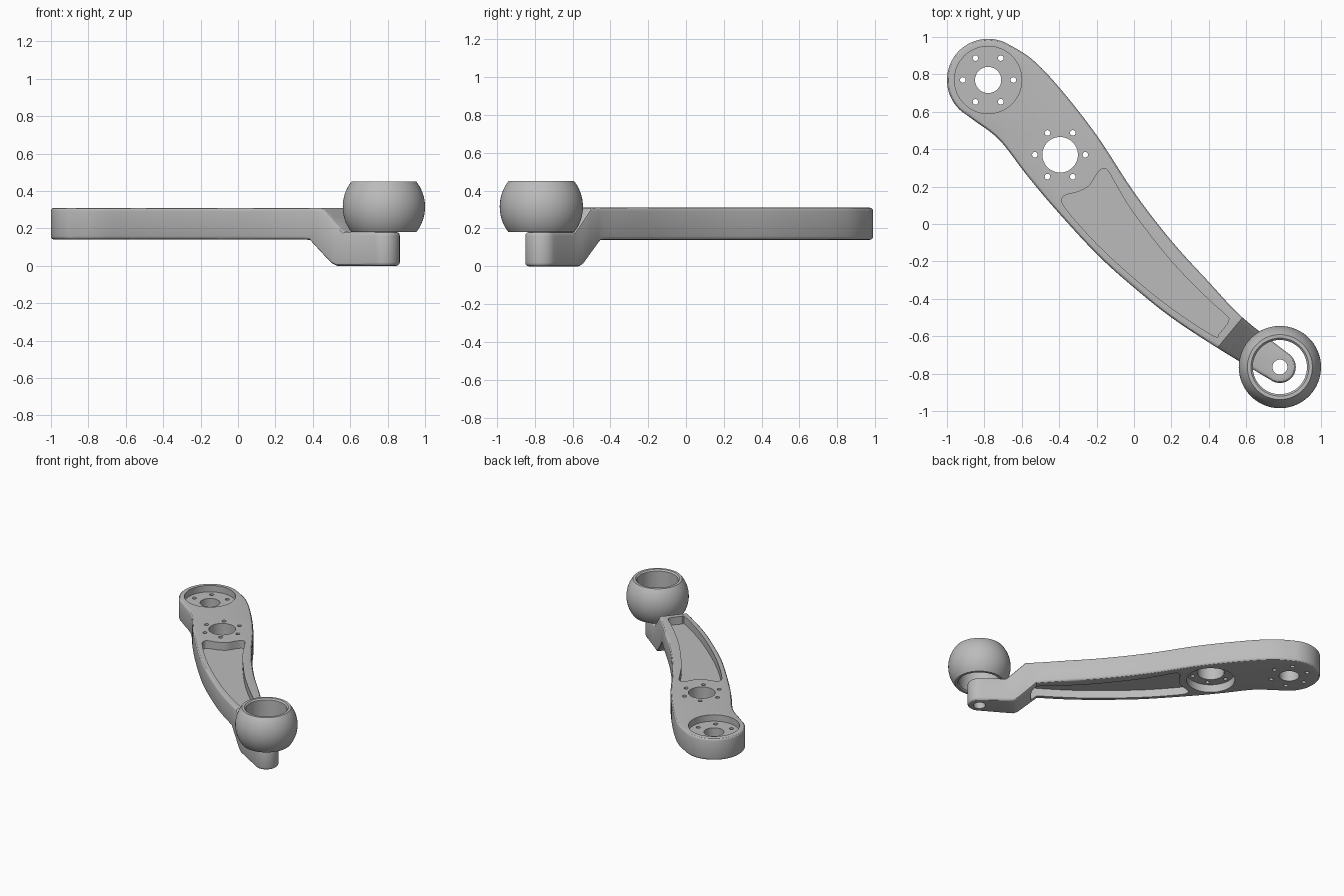
import bpy, bmesh
from math import sin, cos, radians, sqrt
from mathutils import Vector

cube = bpy.data.objects.get("Cube")
if cube:
    bpy.data.objects.remove(cube, do_unlink=True)

grey = bpy.data.materials.new("plain_grey")
grey.use_nodes = True
colour = (0.5, 0.5, 0.5, 1)
grey.diffuse_color = colour
grey.node_tree.nodes["Principled BSDF"].inputs["Base Color"].default_value = colour

PIVOT = Vector((-0.78, 0.77))
MIDDLE = Vector((-0.395, 0.37))
TIP = Vector((0.78, -0.765))
ALONG = Vector((0.77, -0.64, 0))
BOTTOM, TOP = 0.14, 0.31


def make_object(name, bm):
    bmesh.ops.recalc_face_normals(bm, faces=bm.faces[:])
    mesh = bpy.data.meshes.new(name)
    bm.to_mesh(mesh)
    bm.free()
    mesh.materials.append(grey)
    # Smooth curved walls, keep edges sharp and level faces flat
    for poly in mesh.polygons:
        poly.use_smooth = abs(poly.normal.z) < 0.99
    mesh.set_sharp_from_angle(angle=radians(30))
    ob = bpy.data.objects.new(name, mesh)
    bpy.context.collection.objects.link(ob)


def arc(centre, radius, start, end, steps):
    angles = [radians(start + (end - start) * i / steps) for i in range(steps + 1)]
    return [Vector((centre[0] + radius * cos(a), centre[1] + radius * sin(a))) for a in angles]


def circle(centre, radius, sides=48):
    return arc(centre, radius, 0, 360, sides)[:-1]


def spline(points, steps=5, closed=False):
    # Smooth curve through the given points
    p = [Vector(q) for q in points]
    p = [p[-1]] + p + p[:2] if closed else [p[0]] + p + [p[-1]]
    out = []
    for a, b, c, d in zip(p, p[1:], p[2:], p[3:]):
        for i in range(steps):
            t = i / steps
            out.append(0.5 * (2 * b + (c - a) * t + (2 * a - 5 * b + 4 * c - d) * t ** 2
                              + (3 * b - a - 3 * c + d) * t ** 3))
    return out


def inset(points, distance):
    # Move a counter-clockwise outline inwards
    out = []
    for i, p in enumerate(points):
        t = (points[(i + 1) % len(points)] - points[i - 1]).normalized()
        out.append(p + Vector((-t.y, t.x)) * distance)
    return out


def pairs(ring):
    return list(zip(ring, ring[1:] + ring[:1]))


def add_ring(bm, points, z):
    ring = [bm.verts.new((p[0], p[1], z)) for p in points]
    for a, b in pairs(ring):
        bm.edges.new((a, b))
    return ring


def wall(bm, low, high):
    for (a, b), (c, d) in zip(pairs(low), pairs(high)):
        bm.faces.new((a, b, d, c))


def fill(bm, rings):
    # Flat face bounded by the first ring, with the others as holes
    edges = [bm.edges.get(pair) for ring in rings for pair in pairs(ring)]
    bmesh.ops.triangle_fill(bm, use_beauty=True, edges=edges, normal=(0, 0, 1))


def tunnel(bm, points, low, high):
    a, b = add_ring(bm, points, low), add_ring(bm, points, high)
    wall(bm, a, b)
    return a, b


def height_at(profile, s):
    # Height along a piecewise straight side profile
    for (s0, z0), (s1, z1) in zip(profile, profile[1:]):
        if s <= s1:
            return z0 + (z1 - z0) * max(0, (s - s0) / (s1 - s0))
    return profile[-1][1]


# Arm outline: round pivot end, curved sides, small round tip
big_end = arc(PIVOT, 0.22, 65, 230, 36)
small_end = arc(TIP, 0.085, 233, 413, 24)
lower_side = spline([big_end[-1], (-0.85, 0.55), (-0.72, 0.45), (-0.58, 0.27), (-0.43, 0.09),
                     (-0.2, -0.16), (0, -0.34), (0.2, -0.5), (0.45, -0.665), small_end[0]])
upper_side = spline([small_end[-1], (0.58, -0.5), (0.4, -0.31), (0.2, -0.09), (0, 0.17),
                     (-0.2, 0.475), (-0.4, 0.73), (-0.55, 0.885), big_end[0]])
outline = big_end[:-1] + lower_side + small_end[:-1] + upper_side

# Pocket outline
pocket = spline([(-0.385, 0.13), (-0.365, 0.155), (-0.3, 0.172), (-0.24, 0.205), (-0.2, 0.265),
                 (-0.17, 0.295), (-0.14, 0.285), (-0.09, 0.2), (0, 0.055), (0.2, -0.2),
                 (0.4, -0.405), (0.49, -0.485), (0.505, -0.52), (0.455, -0.585), (0.42, -0.595),
                 (0.2, -0.45), (0, -0.29), (-0.2, -0.105), (-0.36, 0.075)], 4, True)

# Outer wall with rounded rims
bm = bmesh.new()
ROUND = 0.018
rim = [(ROUND * (1 - sin(radians(a))), ROUND * (1 - cos(radians(a)))) for a in (0, 30, 60, 90)]
levels = [(d, BOTTOM + h) for d, h in rim] + [(d, TOP - h) for d, h in reversed(rim)]
rings = [add_ring(bm, inset(outline, d), z) for d, z in levels]
for low, high in zip(rings, rings[1:]):
    wall(bm, low, high)
bottom_face, top_face = [rings[0]], [rings[-1]]

# Lightening pockets above and below, leaving a thin web
floor, edge = tunnel(bm, pocket, 0.25, TOP)
fill(bm, [floor])
top_face.append(edge)
edge, ceiling = tunnel(bm, pocket, BOTTOM, 0.2)
fill(bm, [ceiling])
bottom_face.append(edge)

# Pivot recess on top and middle recess below
recess_floor, edge = tunnel(bm, circle(PIVOT, 0.18, 64), 0.26, TOP)
top_face.append(edge)
edge, recess_ceiling = tunnel(bm, circle(MIDDLE, 0.17, 64), BOTTOM, 0.2)
bottom_face.append(edge)
pivot_floor, middle_ceiling = [recess_floor], [recess_ceiling]

# Through holes, each with a circle of six bolt holes
for centre, radius, low, high, low_face, high_face in (
        (PIVOT, 0.07, BOTTOM, 0.26, bottom_face, pivot_floor),
        (MIDDLE, 0.095, 0.2, TOP, middle_ceiling, top_face)):
    holes = [circle(centre, radius)] + [circle(p, 0.015, 16) for p in circle(centre, 0.135, 6)]
    for hole in holes:
        a, b = tunnel(bm, hole, low, high)
        low_face.append(a)
        high_face.append(b)
a, b = tunnel(bm, circle(TIP, 0.042, 32), BOTTOM, TOP)
bottom_face.append(a)
top_face.append(b)
for face in (bottom_face, top_face, pivot_floor, middle_ceiling):
    fill(bm, face)

# Step the arm down to the tip: crease it across, then lower both faces
under = [(0.685, BOTTOM), (0.82, 0.015), (0.85, 0)]
over = [(0.765, TOP), (0.9, 0.18)]
for s, _ in under + over:
    bmesh.ops.bisect_plane(bm, geom=bm.verts[:] + bm.edges[:] + bm.faces[:],
                           plane_co=ALONG * s, plane_no=ALONG)
for v in bm.verts:
    s = v.co.dot(ALONG)
    if v.co.z < BOTTOM + 0.025:
        v.co.z += height_at(under, s) - BOTTOM
    elif v.co.z > TOP - 0.025:
        v.co.z += height_at(over, s) - TOP
make_object("arm", bm)


def lathe(name, profile, sides=64):
    bm = bmesh.new()
    rings = [add_ring(bm, circle(TIP, r, sides), z) for r, z in profile]
    for low, high in pairs(rings):
        wall(bm, low, high)
    make_object(name, bm)


# Hollow ball handle, cut flat above and below
heights = [-0.135 + 0.27 * i / 20 for i in range(21)]
shell = [(sqrt(0.22 ** 2 - h * h), 0.315 + h) for h in heights]
bore = [(0.155, 0.45), (0.145, 0.44), (0.145, 0.19), (0.155, 0.18)]
lathe("ball_handle", shell + bore)

# Small collar around the tip hole
lathe("tip_collar", [(0.04, 0.17), (0.06, 0.17), (0.06, 0.185), (0.04, 0.185)], 32)
